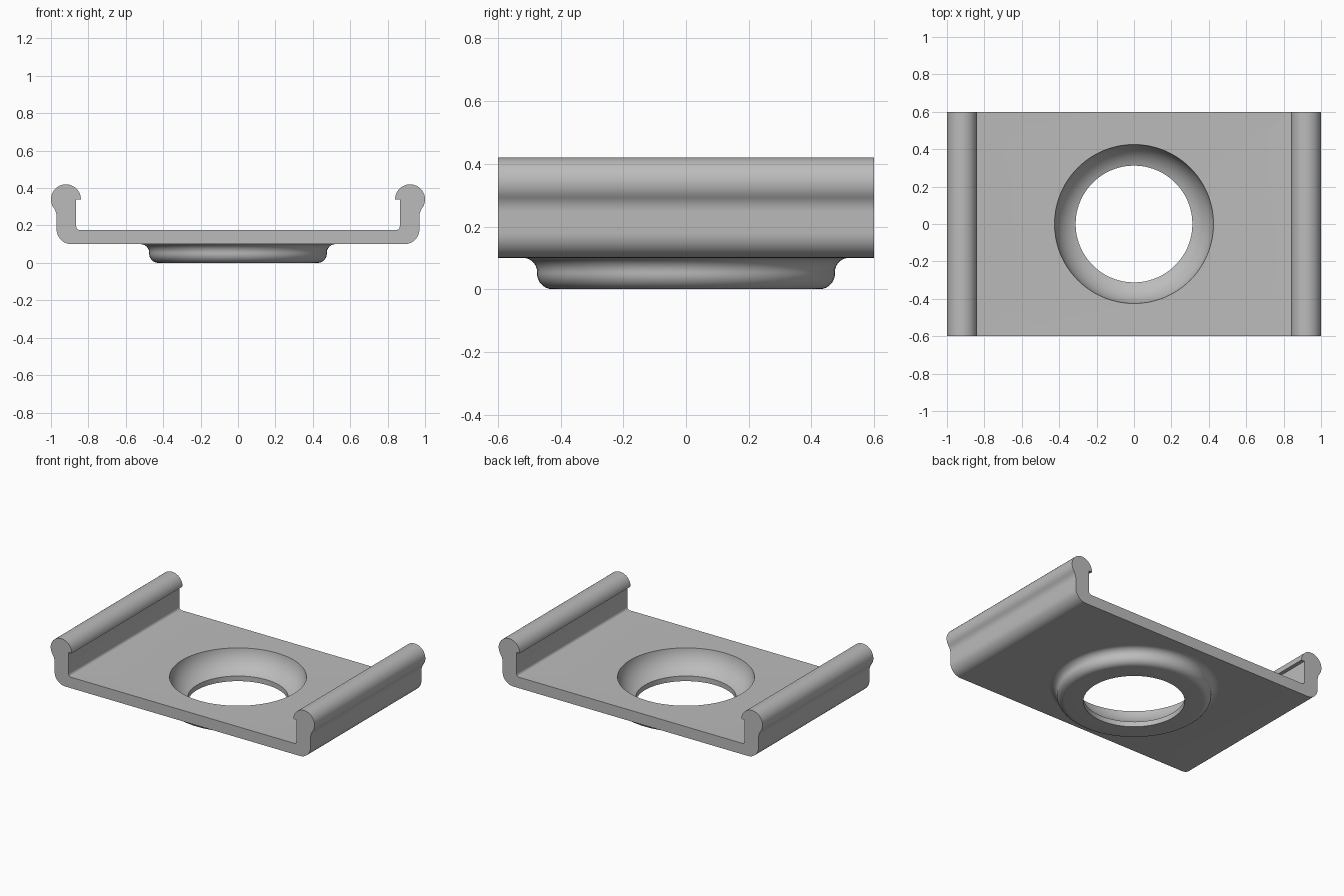
import bpy, bmesh
from math import sin, cos, pi, radians

if "Cube" in bpy.data.objects:
    bpy.data.objects.remove(bpy.data.objects["Cube"])

grey = bpy.data.materials.new("plain grey")
grey.use_nodes = True
colour = (0.5, 0.5, 0.5, 1)
grey.diffuse_color = colour
grey.node_tree.nodes["Principled BSDF"].inputs["Base Color"].default_value = colour


def arc(cx, cz, r, start, end, steps=10):
    angles = [radians(start + (end - start) * i / steps) for i in range(steps + 1)]
    return [(cx + r * cos(a), cz + r * sin(a)) for a in angles]


def make_object(name, bm):
    mesh = bpy.data.meshes.new(name)
    bm.to_mesh(mesh)
    bm.free()
    mesh.materials.append(grey)
    obj = bpy.data.objects.new(name, mesh)
    bpy.context.collection.objects.link(obj)
    return obj


def smooth(obj):
    bpy.ops.object.select_all(action='DESELECT')
    obj.select_set(True)
    bpy.context.view_layer.objects.active = obj
    bpy.ops.object.shade_smooth_by_angle(angle=radians(30))


# Channel plate: half section with rounded corner, wall and hooked bead, mirrored
half = arc(0.89, 0.18, 0.08, -90, 0)
half += arc(1.05, 0.247, 0.08, 180, 144.4)
half += arc(0.92, 0.34, 0.08, -35.6, 180, 28)[1:]
half += [(0.865, 0.34)]
half += arc(0.845, 0.195, 0.02, 0, -90, 6)
section = half + [(-x, z) for x, z in reversed(half)]

bm = bmesh.new()
face = bm.faces.new([bm.verts.new((x, -0.6, z)) for x, z in section])
extruded = bmesh.ops.extrude_face_region(bm, geom=[face], use_keep_orig=True)
bmesh.ops.translate(bm, vec=(0, 1.2, 0),
                    verts=[g for g in extruded["geom"] if isinstance(g, bmesh.types.BMVert)])
bmesh.ops.recalc_face_normals(bm, faces=bm.faces)
plate = make_object("channel_plate", bm)

# Round opening through the plate
SEGMENTS = 96
bm = bmesh.new()
bmesh.ops.create_cone(bm, cap_ends=True, segments=SEGMENTS, radius1=0.425, radius2=0.425, depth=1)
cutter = make_object("hole_cutter", bm)
cutter.hide_render = True
cut = plate.modifiers.new("opening", 'BOOLEAN')
cut.operation = 'DIFFERENCE'
cut.solver = 'EXACT'
cut.object = cutter
smooth(plate)
bpy.context.view_layer.objects.active = plate
bpy.ops.object.modifier_apply(modifier="opening")
bpy.data.objects.remove(cutter)

# Dished collar: outer fillet, rounded foot, short bore and concave bowl
# The bowl is an arc over the chord from the bore edge up to the plate top
lower, upper, bend = (0.312, 0.035), (0.425, 0.175), radians(32)
dx, dz = upper[0] - lower[0], upper[1] - lower[1]
bowl = []
for i in range(15):
    a = bend * (2 * i / 14 - 1)
    along = 0.5 + 0.5 * sin(a) / sin(bend)
    sag = (cos(a) - cos(bend)) / (2 * sin(bend))
    bowl.append((lower[0] + dx * along + dz * sag, lower[1] + dz * along - dx * sag))

profile = arc(0.52, 0.055, 0.045, 90, 180)
profile += arc(0.425, 0.05, 0.05, 0, -90)
profile += [(lower[0], 0)] + bowl

bm = bmesh.new()
rings = []
for i in range(SEGMENTS):
    a = 2 * pi * i / SEGMENTS
    rings.append([bm.verts.new((r * cos(a), r * sin(a), z)) for r, z in profile])
for i in range(SEGMENTS):
    here, there = rings[i], rings[(i + 1) % SEGMENTS]
    for j in range(len(profile) - 1):
        bm.faces.new((here[j], here[j + 1], there[j + 1], there[j]))
collar = make_object("dished_collar", bm)
smooth(collar)
